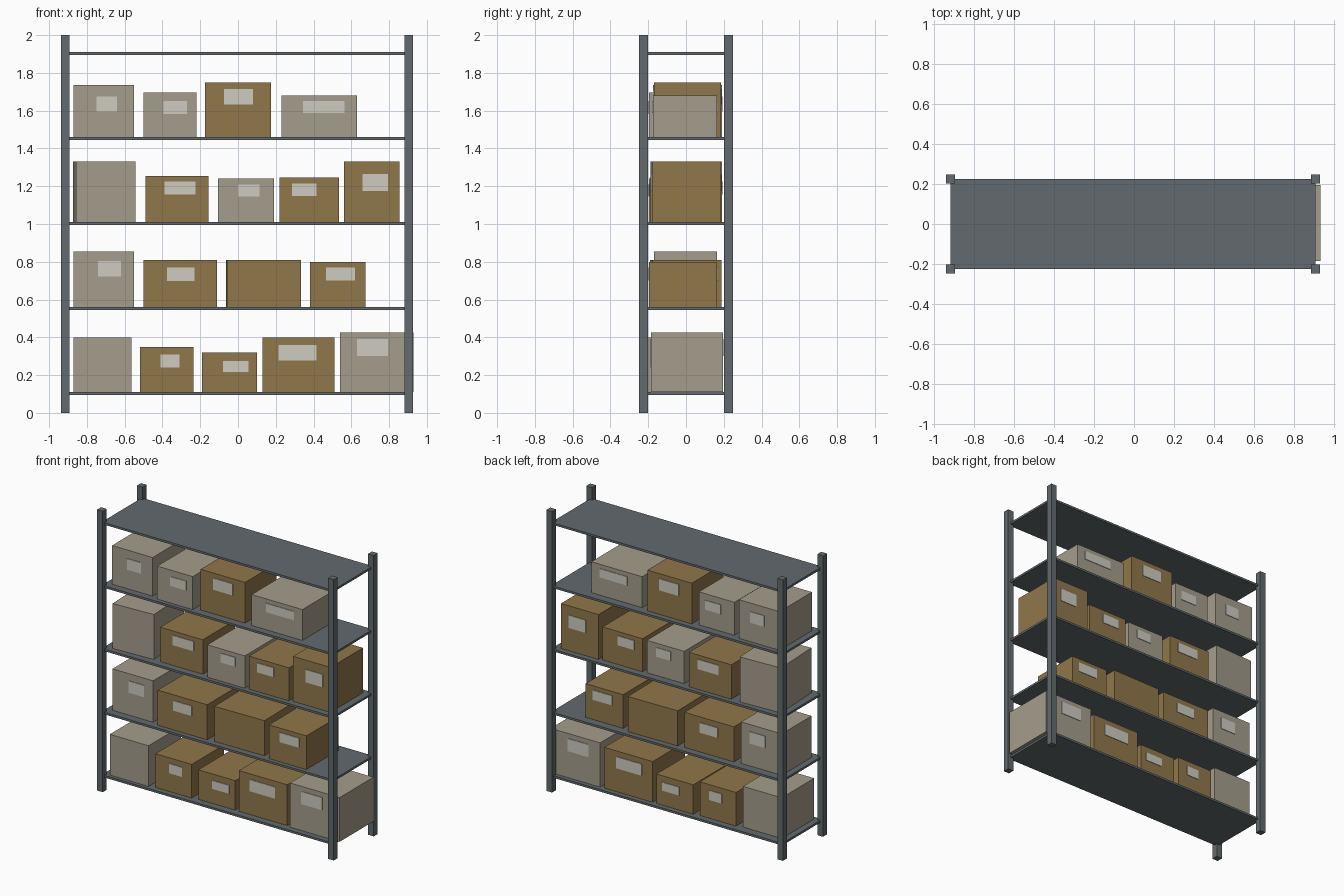
import bpy
from math import radians
from mathutils import Matrix, Vector

default_cube = bpy.data.objects.get("Cube")
if default_cube:
    bpy.data.objects.remove(default_cube, do_unlink=True)


def make_material(name, rgb):
    material = bpy.data.materials.new(name)
    material.use_nodes = True
    colour = (*rgb, 1)
    material.diffuse_color = colour
    material.node_tree.nodes["Principled BSDF"].inputs["Base Color"].default_value = colour
    return material


steel = make_material("slate steel", (.122, .144, .153))
brown = make_material("brown cardboard", (.283, .184, .07))
grey = make_material("grey cardboard", (.376, .337, .262))
paper = make_material("label paper", (.61, .6, .53))


def block(name, low, high, material, turn=0):
    """Box between two opposite corners, optionally turned about its own centre."""
    low, high = Vector(low), Vector(high)
    bpy.ops.mesh.primitive_cube_add(size=1)
    part = bpy.context.object
    part.name = name
    part.data.transform(Matrix.Diagonal((*(high - low), 1)))
    part.location = (low + high) / 2
    part.rotation_euler.z = radians(turn)
    part.data.materials.append(material)
    return part


# Frame: four square posts and five thin shelf boards
middle = -.005
post_x, post_y, post_half = .91, .225, .0225
for x_side, x_name in ((-1, "right"), (1, "left")):
    for y_side, y_name in ((-1, "front"), (1, "back")):
        x, y = middle + x_side * post_x, y_side * post_y
        block(f"{y_name}_{x_name}_post", (x - post_half, y - post_half, 0),
              (x + post_half, y + post_half, 2), steel)

shelf_tops = [.11 + .45 * level for level in range(5)]
for level, top in enumerate(shelf_tops):
    block(f"shelf_{level}", (middle - post_x, -post_y, top - .015),
          (middle + post_x, post_y, top), steel)


def carton(level, material, left, right, top, front, label=None, depth=.365, turn=0):
    """Carton standing on a shelf; label is (start, end, top), put on front and back."""
    base = shelf_tops[level]
    back = front + depth
    block("carton", (left, front, base), (right, back, top), material, turn)
    if label:
        start, end, label_top = label
        label_base = label_top - .285 * (top - base)
        plate = .004
        block("front_label", (start, front - plate, label_base), (end, front, label_top), paper)
        block("back_label", (start, back, label_base), (end, back + plate, label_top), paper)


# Bottom shelf cartons
carton(0, grey, -.87, -.565, .4, -.2)
carton(0, brown, -.52, -.235, .35, -.185, label=(-.41, -.31, .31))
carton(0, brown, -.19, .1, .32, -.175, label=(-.08, .055, .275))
carton(0, brown, .13, .51, .4, -.175, label=(.215, .415, .36))
carton(0, grey, .54, .93, .425, -.185, label=(.63, .795, .39), depth=.38)

# Second shelf cartons
carton(1, grey, -.87, -.55, .855, -.17, label=(-.74, -.62, .805), depth=.335)
carton(1, brown, -.5, -.11, .81, -.19, label=(-.375, -.23, .77))
carton(1, brown, -.06, .33, .81, -.18, turn=.8)
carton(1, brown, .38, .675, .8, -.195, label=(.465, .62, .77), depth=.36)

# Third shelf cartons
carton(2, grey, -.865, -.55, 1.33, -.18, turn=2.5)
carton(2, brown, -.49, -.155, 1.255, -.175, label=(-.39, -.225, 1.225))
carton(2, grey, -.105, .19, 1.24, -.195, label=(0, .115, 1.21))
carton(2, brown, .22, .535, 1.245, -.19, label=(.285, .415, 1.215))
carton(2, brown, .56, .855, 1.33, -.18, label=(.66, .795, 1.265))

# Fourth shelf cartons
carton(3, grey, -.87, -.55, 1.735, -.175, label=(-.75, -.64, 1.675))
carton(3, grey, -.5, -.22, 1.695, -.195, label=(-.395, -.27, 1.65))
carton(3, brown, -.175, .175, 1.75, -.17, label=(-.075, .08, 1.715), depth=.355)
carton(3, grey, .23, .63, 1.68, -.175, label=(.345, .565, 1.65), depth=.34)
